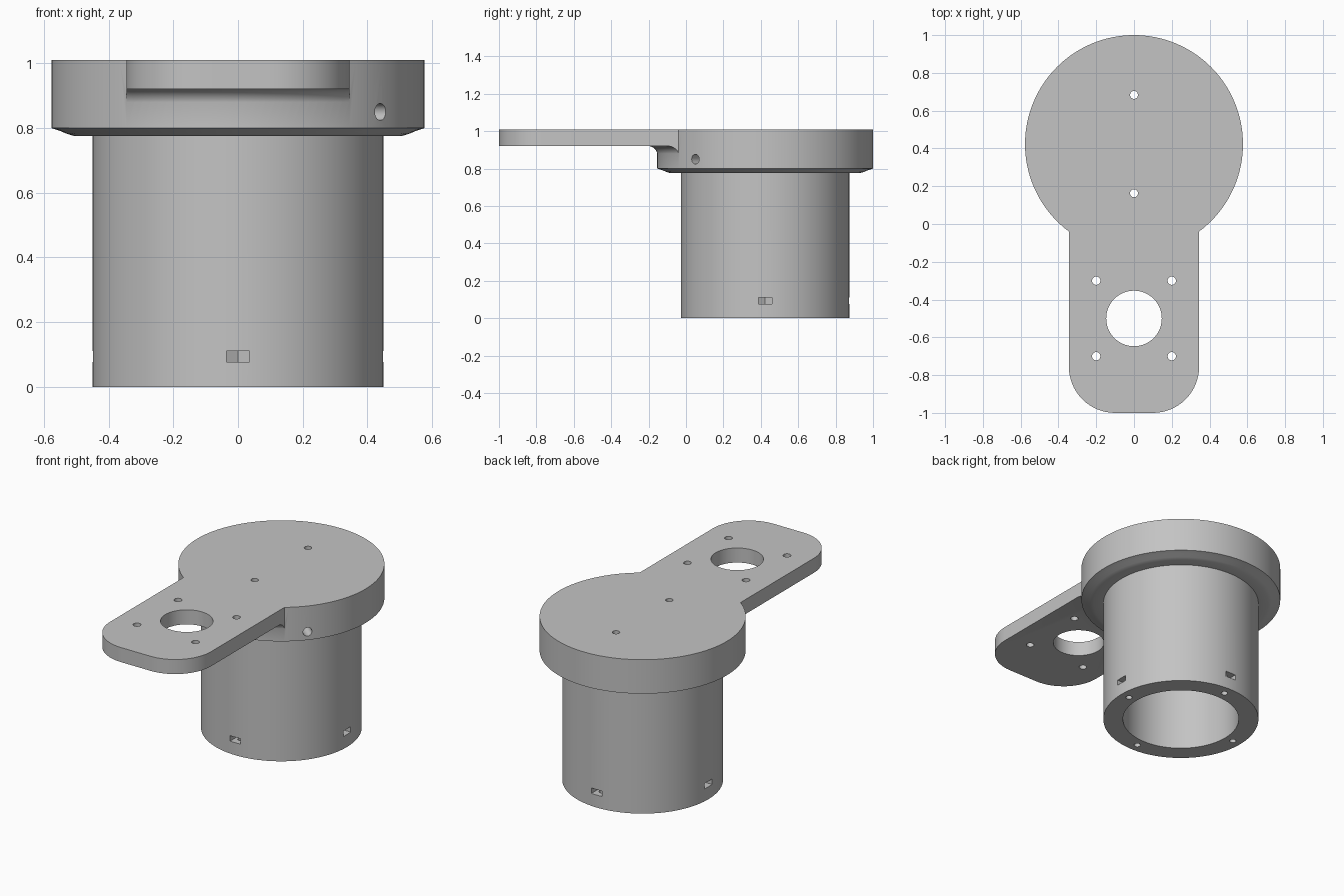
import bpy, bmesh, math
from mathutils import Matrix, Vector

cube = bpy.data.objects.get("Cube")
if cube:
    bpy.data.objects.remove(cube, do_unlink=True)

grey = bpy.data.materials.new("plain grey")
grey.use_nodes = True
colour = (0.55, 0.55, 0.55, 1)
grey.diffuse_color = colour
grey.node_tree.nodes["Principled BSDF"].inputs["Base Color"].default_value = colour

AXIS_Y = 0.423             # centre of the round housing
R_DISC, R_TUBE, R_BORE = 0.577, 0.45, 0.336
TOP, PLATE = 1.01, 0.92    # top face and underside of the arm
ARM_W = 0.345


def finish(name, bm):
    bmesh.ops.remove_doubles(bm, verts=bm.verts, dist=1e-5)
    bmesh.ops.recalc_face_normals(bm, faces=bm.faces)
    mesh = bpy.data.meshes.new(name)
    bm.to_mesh(mesh)
    bm.free()
    mesh.materials.append(grey)
    obj = bpy.data.objects.new(name, mesh)
    bpy.context.collection.objects.link(obj)
    return obj


def revolve(name, profile, closed, steps=128):
    bm = bmesh.new()
    vs = [bm.verts.new((r, AXIS_Y, z)) for r, z in profile]
    pairs = list(zip(vs, vs[1:])) + ([(vs[-1], vs[0])] if closed else [])
    edges = [bm.edges.new(p) for p in pairs]
    bmesh.ops.spin(bm, geom=vs + edges, cent=(0, AXIS_Y, 0), axis=(0, 0, 1),
                   angle=math.tau, steps=steps)
    return finish(name, bm)


def prism(name, outline, z0, z1):
    bm = bmesh.new()
    face = bm.faces.new([bm.verts.new((x, y, z0)) for x, y in outline])
    new = bmesh.ops.extrude_face_region(bm, geom=[face])["geom"]
    bmesh.ops.translate(bm, vec=(0, 0, z1 - z0),
                        verts=[v for v in new if isinstance(v, bmesh.types.BMVert)])
    return finish(name, bm)


def circle(x, y, r, n=32):
    return [(x + r * math.cos(math.tau * i / n), y + r * math.sin(math.tau * i / n))
            for i in range(n)]


def boolean(target, tool, operation):
    mod = target.modifiers.new("cut", "BOOLEAN")
    mod.operation, mod.solver, mod.object = operation, "EXACT", tool
    tool.hide_render = True
    bpy.context.view_layer.objects.active = target
    bpy.ops.object.modifier_apply(modifier=mod.name)
    bpy.data.objects.remove(tool, do_unlink=True)


def arc(cx, cy, r, start, end, n=16):
    angles = [math.radians(start + (end - start) * i / n) for i in range(n + 1)]
    return [(cx + r * math.cos(a), cy + r * math.sin(a)) for a in angles]


# Hollow barrel and wide cap with a concave lip beneath
lip = [(0.505, 0.775), (0.528, 0.782), (0.552, 0.792), (R_DISC, 0.80)]
housing = revolve("motor_housing_with_arm",
                  [(0, PLATE), (R_BORE, PLATE), (R_BORE, 0), (R_TUBE, 0),
                   (R_TUBE, 0.775)] + lip + [(R_DISC, TOP), (0, TOP)], False)

# Flat arm with rounded front corners
corner = 0.245
outline = (arc(-ARM_W + corner, -1 + corner, corner, 180, 270)
           + arc(ARM_W - corner, -1 + corner, corner, 270, 360)
           + [(ARM_W, 0.06), (-ARM_W, 0.06)])
arm = prism("arm", outline, PLATE, TOP)

# Fillet where the underside of the arm meets the cap
fillet = revolve("fillet", [(0.54, 0.94), (0.54, 0.87)]
                 + arc(0.627, 0.87, 0.051, 180, 90, 8) + [(0.627, 0.94)], True)
trim = prism("trim", [(-ARM_W, -0.5), (ARM_W, -0.5), (ARM_W, 0.05), (-ARM_W, 0.05)], 0.8, 1)
boolean(fillet, trim, "INTERSECT")
boolean(arm, fillet, "UNION")
boolean(housing, arm, "UNION")

# Holes in the arm and in the cap
boolean(housing, prism("large_hole", circle(0, -0.5, 0.147, 64), 0.85, 1.1), "DIFFERENCE")
for x in (-0.2, 0.2):
    for y in (-0.7, -0.3):
        boolean(housing, prism("arm_hole", circle(x, y, 0.022), 0.85, 1.1), "DIFFERENCE")
for side in (-1, 1):
    boolean(housing, prism("cap_hole", circle(0, AXIS_Y + side * 0.26, 0.021), 0.85, 1.1),
            "DIFFERENCE")

# Radial cable hole through the cap wall
cable = prism("cable_hole", circle(0, 0, 0.026), 0.30, 0.65)
direction = Vector((0.44, -0.373, 0)).normalized()
cable.data.transform(Matrix.Translation((0, AXIS_Y, 0.85))
                     @ direction.to_track_quat("Z", "Y").to_matrix().to_4x4())
boolean(housing, cable, "DIFFERENCE")

# Screw holes in the lower rim, each crossed by a pointed nut slot
R_SCREW = 0.393
for k in range(4):
    turn = Matrix.Translation((0, AXIS_Y, 0)) @ Matrix.Rotation(k * math.pi / 2, 4, "Z")
    screw = prism("screw_hole", circle(R_SCREW, 0, 0.019), -0.1, 0.2)
    slot = prism("nut_slot", [(0.352, 0), (0.373, -0.036), (0.5, -0.036),
                              (0.5, 0.036), (0.373, 0.036)], 0.077, 0.111)
    for cutter in (screw, slot):
        cutter.data.transform(turn)
        boolean(housing, cutter, "DIFFERENCE")

# Smooth curved walls, crisp edges
bpy.ops.object.select_all(action="DESELECT")
housing.select_set(True)
bpy.context.view_layer.objects.active = housing
bpy.ops.object.shade_smooth_by_angle(angle=math.radians(20))
